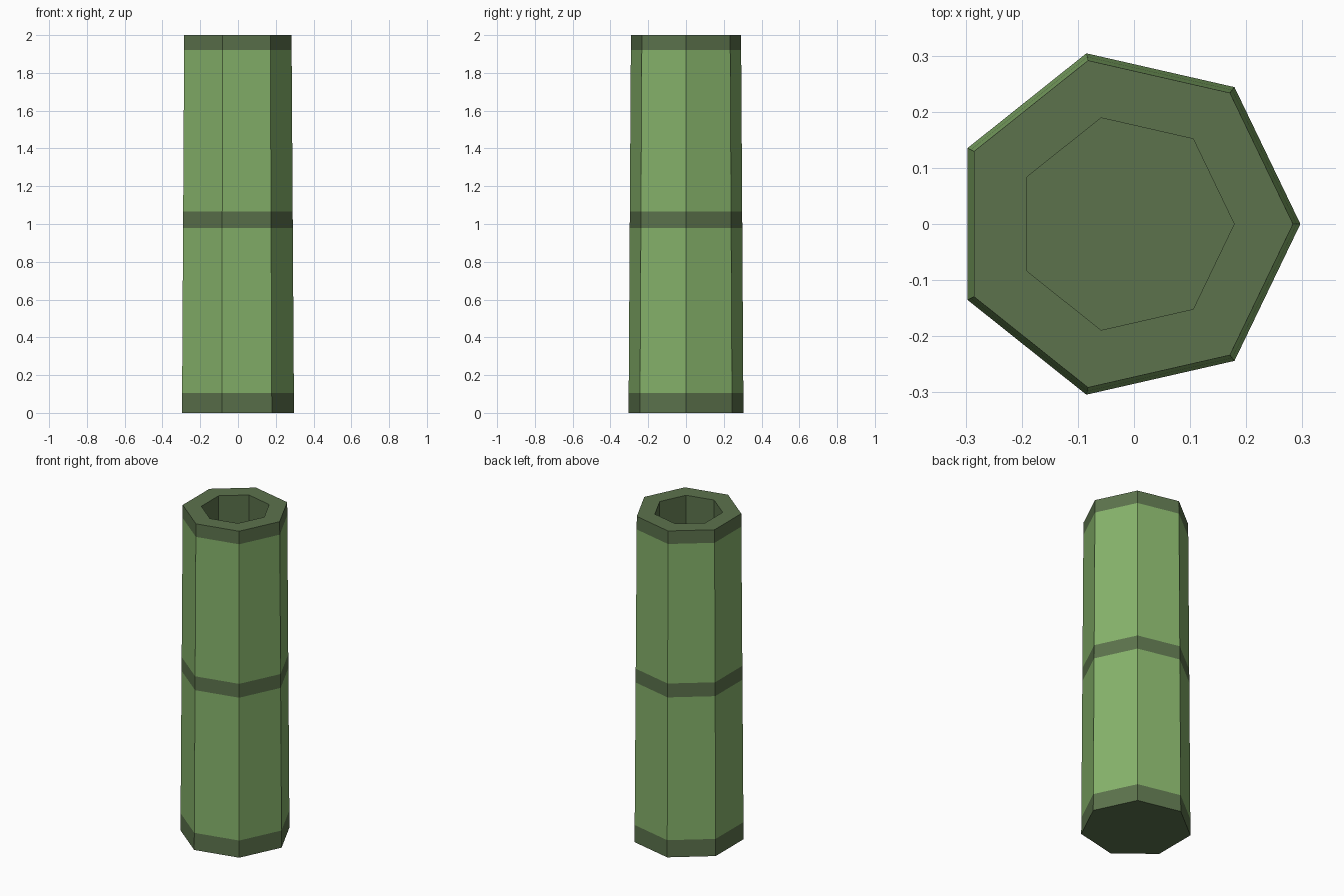
import bpy, bmesh
from math import cos, sin, tau

if "Cube" in bpy.data.objects:
    bpy.data.objects.remove(bpy.data.objects["Cube"])

SIDES = 7
CX = -0.0155   # heptagon centre offset so the bounds are centred


def material(name, color):
    m = bpy.data.materials.new(name)
    m.diffuse_color = (*color, 1)
    m.use_nodes = True
    m.node_tree.nodes["Principled BSDF"].inputs["Base Color"].default_value = m.diffuse_color
    return m


def ring(bm, r, z):
    return [bm.verts.new((CX + r * cos(tau * i / SIDES), r * sin(tau * i / SIDES), z))
            for i in range(SIDES)]


def outer_radius(z):
    return 0.312 - 0.0065 * z


# Profile from base to rim and down into the hollow: (radius, z, material of the strip above)
heights = [(0, 1), (0.105, 0), (0.98, 1), (1.065, 0), (1.92, 1), (2.0, 1)]
profile = [(outer_radius(z), z, m) for z, m in heights]
profile += [(0.194, 2.0, 1), (0.194, 1.6, 1)]

bm = bmesh.new()
rings = [ring(bm, r, z) for r, z, _ in profile]
for k in range(len(rings) - 1):
    a, b = rings[k], rings[k + 1]
    for i in range(SIDES):
        j = (i + 1) % SIDES
        bm.faces.new((a[i], a[j], b[j], b[i])).material_index = profile[k][2]

# Base cap and floor of the hollow
bm.faces.new(rings[0][::-1]).material_index = 1
bm.faces.new(rings[-1]).material_index = 1

mesh = bpy.data.meshes.new("bamboo_stalk")
bm.to_mesh(mesh)
bm.free()
mesh.materials.append(material("stalk_green", (0.24, 0.45, 0.147)))
mesh.materials.append(material("node_dark_green", (0.107, 0.171, 0.073)))
bpy.context.collection.objects.link(bpy.data.objects.new("bamboo_stalk", mesh))
